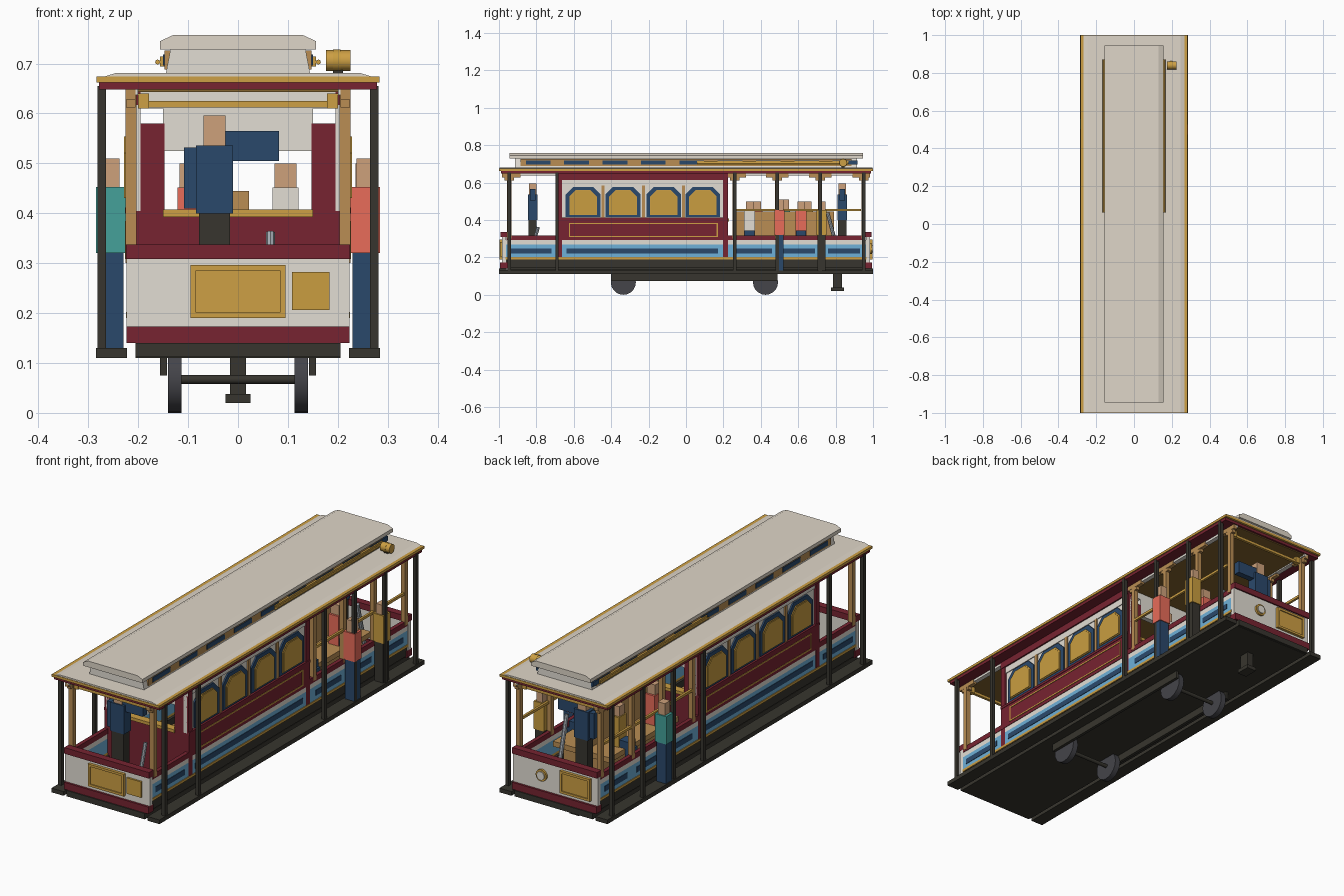
import bpy, bmesh, math
from mathutils import Vector

if "Cube" in bpy.data.objects:
    bpy.data.objects.remove(bpy.data.objects["Cube"])

PAL = dict(maroon=(118, 40, 52), cream=(226, 221, 211), roofc=(222, 213, 199), gold=(204, 158, 70),
           tan=(184, 140, 84), navy=(46, 74, 107), sky=(110, 175, 215), black=(58, 56, 50),
           teal=(70, 160, 152), coral=(232, 108, 90), skin=(204, 160, 122), steel=(165, 172, 180),
           wheel=(70, 70, 75), mustard=(200, 156, 66), brown=(130, 100, 50))
MATS = {}
for n, c in PAL.items():
    m = bpy.data.materials.new(n)
    m.diffuse_color = (*[(v / 255) ** 2.2 for v in c], 1)
    m.use_nodes = True
    m.node_tree.nodes["Principled BSDF"].inputs["Base Color"].default_value = m.diffuse_color
    MATS[n] = m


def prism(name, pts, axis, a, b, col):
    """Extrude a 2D profile along an axis: X -> (y,z), Y -> (x,z), Z -> (x,y)."""
    def place(p, t):
        return {'X': (t, p[0], p[1]), 'Y': (p[0], t, p[1]), 'Z': (p[0], p[1], t)}[axis]
    bm = bmesh.new()
    f = bm.faces.new([bm.verts.new(place(p, a)) for p in pts])
    ext = bmesh.ops.extrude_face_region(bm, geom=[f])
    d = Vector(place((0, 0), b)) - Vector(place((0, 0), a))
    bmesh.ops.translate(bm, vec=d, verts=[v for v in ext['geom'] if isinstance(v, bmesh.types.BMVert)])
    bmesh.ops.recalc_face_normals(bm, faces=bm.faces)
    me = bpy.data.meshes.new(name)
    bm.to_mesh(me)
    bm.free()
    me.materials.append(MATS[col])
    ob = bpy.data.objects.new(name, me)
    bpy.context.collection.objects.link(ob)
    return ob


def box(name, x0, x1, y0, y1, z0, z1, col):
    return prism(name, [(x0, y0), (x1, y0), (x1, y1), (x0, y1)], 'Z', z0, z1, col)


def side(name, s, x0, x1, *rest):
    """Box on the right (s=1) or left (s=-1) side."""
    return box(name, *sorted((s * x0, s * x1)), *rest)


def rod(name, p, q, r, col, n=16):
    p, q = Vector(p), Vector(q)
    bpy.ops.mesh.primitive_cylinder_add(vertices=n, radius=r, depth=(q - p).length, location=(p + q) / 2)
    ob = bpy.context.object
    ob.name = name
    ob.rotation_euler = (q - p).to_track_quat('Z', 'Y').to_euler()
    ob.data.materials.append(MATS[col])
    if n > 8:
        bpy.ops.object.shade_smooth_by_angle()
    return ob


def outline(name, axis, a, b, u0, u1, v0, v1, w, col):
    """Thin rectangular trim from four strips."""
    for r in ((u0, u1, v0, v0 + w), (u0, u1, v1 - w, v1), (u0, u0 + w, v0, v1), (u1 - w, u1, v0, v1)):
        prism(name, [(r[0], r[2]), (r[1], r[2]), (r[1], r[3]), (r[0], r[3])], axis, a, b, col)


# Chassis and floor
box("chassis", -.205, .205, -.99, .99, .11, .134, 'black')
box("floor", -.215, .215, -.965, .965, .146, .158, 'tan')
box("floor_bearer", -.15, .15, -.95, .95, .13, .148, 'black')

# Running gear
for y in (-.335, .425):
    rod("axle", (-.12, y, .067), (.12, y, .067), .009, 'black')
    for s in (-1, 1):
        rod("wheel", (s * .113, y, .067), (s * .14, y, .067), .067, 'wheel', 20)
for s in (-1, 1):
    side("truck_beam", s, .142, .156, -.4, .49, .075, .112, 'black')
box("grip_shank", -.016, .016, .785, .835, .03, .14, 'black')
box("grip_foot", -.025, .025, .775, .845, .02, .038, 'black')

POSTS = (-.945, -.69, .26, .487, .717, .95)
WIN = (-.55, -.337, -.119, .09)
for s in (-1, 1):
    # Running boards and lower side bands
    side("running_board", s, .222, .285, -1, 1, .11, .13, 'black')
    side("side_sill", s, .195, .219, -.965, .965, .147, .19, 'black')
    side("sill_trim", s, .207, .224, -.965, .965, .19, .202, 'gold')
    side("side_blue_band", s, .207, .221, -.965, .965, .2, .268, 'sky')
    side("side_cream_band", s, .207, .221, -.965, .965, .268, .292, 'cream')
    side("side_cap_rail", s, .205, .2235, -.96, .96, .292, .317, 'maroon')
    for y0, y1 in ((-.94, -.72), (-.64, .17), (.27, .46), (.52, .69), (.76, .93)):
        side("side_inset", s, .216, .2235, y0, y1, .222, .248, 'navy')

    # Enclosed cabin side
    side("cabin_lower_panel", s, .2, .2235, -.69, .225, .292, .405, 'maroon')
    outline("cabin_panel_trim", 'X', s * .222, s * .226, -.625, .17, .308, .385, .006, 'gold')
    side("cabin_window_wall", s, .195, .214, -.69, .225, .405, .59, 'cream')
    side("cabin_letterboard", s, .195, .218, -.69, .225, .583, .617, 'cream')
    side("cabin_top_rail", s, .195, .225, -.69, .225, .615, .65, 'maroon')
    side("window_sill", s, .2, .226, -.69, .225, .4, .412, 'maroon')
    for y in (-.69, .197):
        side("cabin_corner", s, .195, .222, y, y + .028, .2, .62, 'maroon')
    for y in (-.443, -.228, -.014):
        side("window_mullion", s, .2, .22, y - .008, y + .008, .412, .585, 'tan')
    for y in WIN:
        for nm, h, z0, z1, c, x, col in (("window_frame", .093, .416, .577, .04, .221, 'navy'),
                                         ("window_trim", .074, .426, .559, .034, .225, 'gold'),
                                         ("window_pane", .069, .431, .554, .033, .228, 'mustard')):
            prism(nm, [(y - h, z0), (y + h, z0), (y + h, z1 - c), (y + h - c, z1),
                       (y - h + c, z1), (y - h, z1 - c)], 'X', s * .2, s * x, col)

    # Posts and brackets
    for y in POSTS:
        side("outer_post", s, .265, .282, y - .009, y + .009, .13, .655, 'black')
        if y == -.69:
            continue
        side("inner_post", s, .203, .225, y - .011, y + .011, .3, .65, 'tan')
        side("post_bracket", s, .205, .225, max(y - .06, -.985), min(y + .06, .985), .627, .65, 'tan')
        side("bracket_drop", s, .205, .224, y - .025, y + .025, .612, .628, 'tan')
    side("open_hand_rail", s, .214, .225, .27, .935, .448, .46, 'gold')
    side("eave_fascia", s, .2, .222, -.985, .985, .637, .652, 'cream')

# Cabin bulkheads with central opening
for y0, y1 in ((-.69, -.665), (.2, .225)):
    box("bulkhead_panel", -.205, .205, y0, y1, .158, .395, 'maroon')
    box("bulkhead_sill", -.15, .15, y0 - .006, y1 + .006, .393, .408, 'gold')
    for s in (-1, 1):
        side("bulkhead_jamb", s, .147, .207, y0, y1, .39, .58, 'maroon')
        side("bulkhead_corner", s, .147, .2, y0, y1, .61, .65, 'cream')
    box("bulkhead_lintel", -.15, .15, y0, y1, .525, .65, 'cream')

# End panels
for e in (-1, 1):
    def end(name, x0, x1, a, b, z0, z1, col):
        box(name, x0, x1, *sorted((e * a, e * b)), z0, z1, col)
    end("end_sill", -.223, .223, .955, .995, .14, .173, 'maroon')
    end("end_bumper", -.205, .205, .96, 1, .112, .14, 'black')
    end("end_panel", -.2235, .2235, .963, .985, .173, .31, 'cream')
    end("end_cap_rail", -.224, .224, .958, .992, .308, .337, 'maroon')
    end("end_cross_rail", -.195, .195, .935, .948, .612, .625, 'gold')
    for s in (-1, 1):
        end("rail_end", *sorted((s * .178, s * .2)), .93, .953, .61, .64, 'gold')
    c = 0 if e < 0 else -.11
    w = .095 if e < 0 else .08
    end("end_sign", c - w, c + w, .98, .993, .19, .296, 'gold')
    outline("end_sign_trim", 'Y', e * .99, e * .998, c - w, c + w, .19, .296, .011, 'gold')
box("small_front_sign", .108, .183, -.994, -.98, .206, .282, 'mustard')
rod("headlight_rim", (.07, .98, .245), (.07, .995, .245), .028, 'gold', 20)
rod("headlight_lens", (.07, .98, .245), (.07, 1, .245), .02, 'cream', 20)

# Main roof
box("ceiling", -.2, .2, -.98, .98, .643, .655, 'brown')
box("roof_soffit", -.279, .279, -.99, .99, .648, .664, 'maroon')
box("roof_edge", -.284, .284, -1, 1, .662, .674, 'gold')
prism("roof_deck", [(-.274, .672), (.274, .672), (.245, .681), (-.245, .681)], 'Y', -.998, .998, 'roofc')

# Clerestory
prism("clerestory", [(-.145, .678), (.145, .678), (.135, .73), (-.135, .73)], 'Y', -.915, .915, 'cream')
prism("upper_roof", [(-.156, .728), (.156, .728), (.156, .745), (.13, .757), (-.13, .757), (-.156, .745)],
      'Y', -.945, .945, 'roofc')
for s in (-1, 1):
    side("clerestory_band", s, .13, .147, -.885, .885, .688, .726, 'tan')
    for i in range(9):
        y = -.79 + i * .205
        side("clerestory_pane", s, .14, .15, y - .066, y + .066, .696, .718, 'navy')
    side("roof_side_board", s, .147, .156, .06, .87, .694, .714, 'gold')
    rod("roof_side_rod", (s * .161, .06, .703), (s * .161, .87, .703), .005, 'gold', 8)

# Roof bell
rod("bell", (.176, .84, .706), (.225, .84, .706), .021, 'gold', 12)
rod("bell_band", (.19, .84, .706), (.205, .84, .706), .0225, 'mustard', 12)
box("bell_stand", .19, .21, .832, .848, .678, .69, 'black')

# Open section benches, back to back
box("bench_back", -.022, .022, .27, .79, .3, .445, 'tan')
box("bench_base", -.1, .1, .28, .78, .155, .29, 'tan')
for s in (-1, 1):
    side("bench_seat", s, .02, .15, .27, .79, .285, .31, 'tan')

# Grip and brake levers
rod("grip_lever", (.1, .83, .158), (.1, .757, .44), .01, 'steel', 8)
rod("brake_lever", (.065, -.85, .158), (.065, -.79, .362), .009, 'steel', 8)


def figure(x, y, z, legs_top, torso_top, head_top, w, top, legs):
    """Blocky person standing."""
    box("person_legs", x - w * .85, x + w * .85, y - .022, y + .022, z, legs_top, legs)
    box("person_torso", x - w, x + w, y - .026, y + .026, legs_top, torso_top, top)
    box("person_head", x - w * .6, x + w * .6, y - .02, y + .02, torso_top, head_top, 'skin')


# Standing riders on the running boards
figure(.255, .5, .13, .32, .453, .51, .03, 'coral', 'navy')
figure(.252, .725, .13, .32, .453, .5, .027, 'mustard', 'black')
figure(-.255, .53, .13, .32, .453, .51, .03, 'teal', 'navy')

# Crew, each with one raised arm
for y in (-.82, .835):
    figure(-.047, y, .158, .4, .536, .596, .037, 'navy', 'black')
    box("raised_arm", -.027, .082, y - .015, y + .015, .505, .565, 'navy')
    box("lowered_arm", -.108, -.084, y - .015, y + .015, .41, .532, 'navy')

# Seated riders
for x, y, col in ((.095, .34, 'cream'), (.095, .615, 'coral'), (-.095, .38, 'coral'), (-.095, .65, 'mustard')):
    s = 1 if x > 0 else -1
    box("seated_torso", x - .026, x + .026, y - .03, y + .03, .31, .452, col)
    box("seated_head", x - .022, x + .022, y - .02, y + .02, .452, .5, 'skin')
    side("seated_thighs", s, .1, .17, y - .026, y + .026, .31, .345, 'navy')
    side("seated_shins", s, .152, .18, y - .026, y + .026, .158, .312, 'navy')
